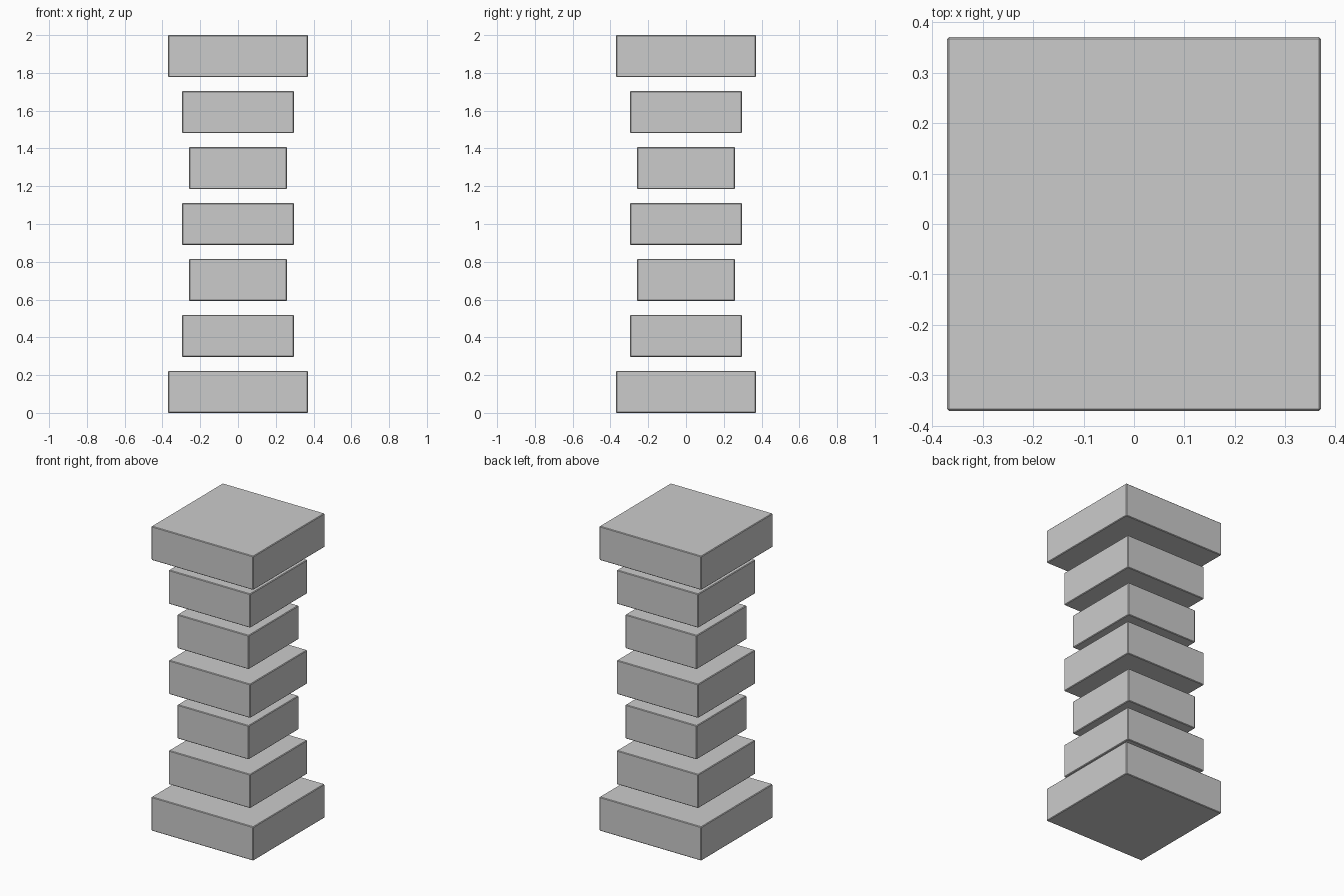
import bpy

if "Cube" in bpy.data.objects:
    bpy.data.objects.remove(bpy.data.objects["Cube"])

U = 2 / 27                               # module: block is 3 high, gap is 1
WIDTHS = [10, 8, 7, 8, 7, 8, 10]         # square block widths, bottom to top
NAMES = ["base_block", "lower_block", "lower_narrow_block", "middle_block",
         "upper_narrow_block", "upper_block", "cap_block"]


def block(name, width, z_bottom):
    bpy.ops.mesh.primitive_cube_add(size=1, location=(0, 0, z_bottom + 1.5 * U))
    ob = bpy.context.object
    ob.name = name
    ob.scale = (width * U, width * U, 3 * U)
    bpy.ops.object.transform_apply(location=False, rotation=False, scale=True)
    # Fine chamfer on every edge
    bevel = ob.modifiers.new("edge_chamfer", 'BEVEL')
    bevel.width = 0.004
    bevel.segments = 1
    return ob


# Stack of separate floating blocks
for i, (name, width) in enumerate(zip(NAMES, WIDTHS)):
    block(name, width, i * 4 * U)
